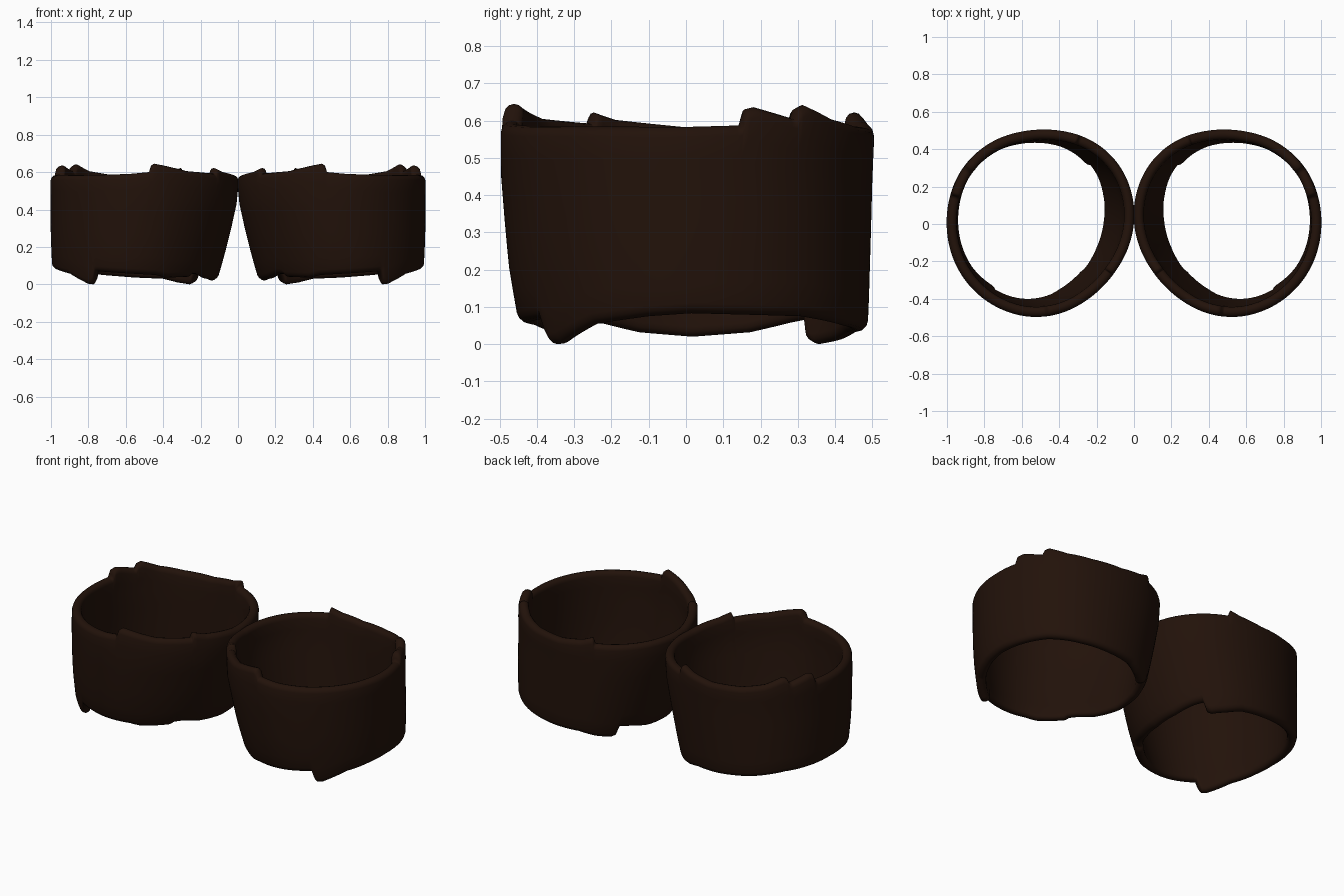
import bpy, bmesh, math

if "Cube" in bpy.data.objects:
    bpy.data.objects.remove(bpy.data.objects["Cube"])

# Rim heights around the ring: (angle in degrees, z). Jumps are the ends of wrapped layers.
TOP = [(0, .583), (17.5, .587), (19, .63), (22, .636), (36, .605), (37.3, .632), (40, .642),
       (52, .605), (68, .585), (90, .58), (106, .6), (113, .622), (114.5, .587), (150, .585),
       (180, .582), (205, .602), (214, .622), (215.5, .592), (240, .605), (258, .636),
       (264, .645), (266, .635), (267.2, .6), (280, .59), (300, .585), (360, .583)]
BOTTOM = [(0, .083), (40, .075), (65, .05), (90, .036), (110, .03), (122, .01), (133, .0),
          (136, .01), (137.3, .068), (145, .058), (160, .032), (180, .02), (200, .032),
          (215, .055), (221, .055), (224, .04), (246, .036), (255, .05), (280, .06), (300, .07),
          (301.3, .02), (303, .0), (307, .002), (325, .055), (345, .075), (360, .083)]
# Outer extents by height: z, x min, x max, y min, y max
WALL = [(0, .12, .985, -.44, .48), (.1, .09, .992, -.46, .485), (.2, .063, .997, -.477, .488),
        (.3, .038, 1.0, -.487, .491), (.45, .005, 1.0, -.499, .495), (.56, 0, 1.0, -.5, .5),
        (.7, 0, .99, -.495, .5)]
# Radius change around the ring: fuller at the back inside, flatter at the front inside
BULGE = [(0, 0), (45, .015), (90, 0), (115, .02), (135, .03), (155, .02), (180, 0),
         (202, -.022), (225, -.032), (248, -.018), (270, 0), (315, .003), (360, 0)]
THICK = .054


def lookup(table, v):
    """Linear interpolation in a table keyed by its first column."""
    for a, b in zip(table, table[1:]):
        if v <= b[0]:
            f = max(0, (v - a[0]) / (b[0] - a[0]))
            return [p + (q - p) * f for p, q in zip(a[1:], b[1:])]
    return list(table[-1][1:])


def section(low, high):
    """Closed wall profile as (depth inward, z), with rounded rims."""
    r = THICK / 2
    arc = [math.radians(a) for a in range(0, 181, 30)]
    steps = [i / 8 for i in range(1, 8)]
    z0, z1 = low + r, high - r
    pts = [(r - r * math.cos(a), z1 + r * math.sin(a)) for a in arc]
    pts += [(THICK, z1 + (z0 - z1) * s) for s in steps]
    pts += [(r + r * math.cos(a), z0 - r * math.sin(a)) for a in arc]
    pts += [(0, z0 + (z1 - z0) * s) for s in steps]
    return pts


def smooth_bulge(deg):
    """Bulge averaged over nearby angles so the wall has no creases."""
    return sum(lookup(BULGE, (deg + o) % 360)[0] for o in range(-16, 17, 4)) / 9


def cuff(name, side, mat):
    bm = bmesh.new()
    # Even angles plus the exact ends of each layer
    angles = sorted({float(a) for a in range(0, 360, 2)} | {row[0] for row in TOP + BOTTOM} - {360})
    rings = []
    for deg in angles:
        a = math.radians(deg)
        c, s = math.cos(a), math.sin(a)
        bulge = smooth_bulge(deg)
        ring = []
        for d, z in section(lookup(BOTTOM, deg)[0], lookup(TOP, deg)[0]):
            x0, x1, y0, y1 = lookup(WALL, z)
            x = (x0 + x1) / 2 + ((x1 - x0) / 2 + bulge - d) * c
            y = (y0 + y1) / 2 + ((y1 - y0) / 2 + bulge - d) * s
            ring.append(bm.verts.new((side * x, y, z)))
        rings.append(ring)
    for i, ring in enumerate(rings):
        nxt = rings[(i + 1) % len(rings)]
        for j in range(len(ring)):
            k = (j + 1) % len(ring)
            bm.faces.new((ring[j], nxt[j], nxt[k], ring[k]))
    bmesh.ops.recalc_face_normals(bm, faces=bm.faces)
    for f in bm.faces:
        f.smooth = True
    mesh = bpy.data.meshes.new(name)
    bm.to_mesh(mesh)
    bm.free()
    mesh.materials.append(mat)
    obj = bpy.data.objects.new(name, mesh)
    bpy.context.collection.objects.link(obj)


leather = bpy.data.materials.new("dark_leather")
leather.diffuse_color = (.016, .006, .003, 1)
leather.use_nodes = True
leather.node_tree.nodes["Principled BSDF"].inputs["Base Color"].default_value = leather.diffuse_color

# Mirrored pair of wrapped cuffs
cuff("right_cuff", 1, leather)
cuff("left_cuff", -1, leather)
